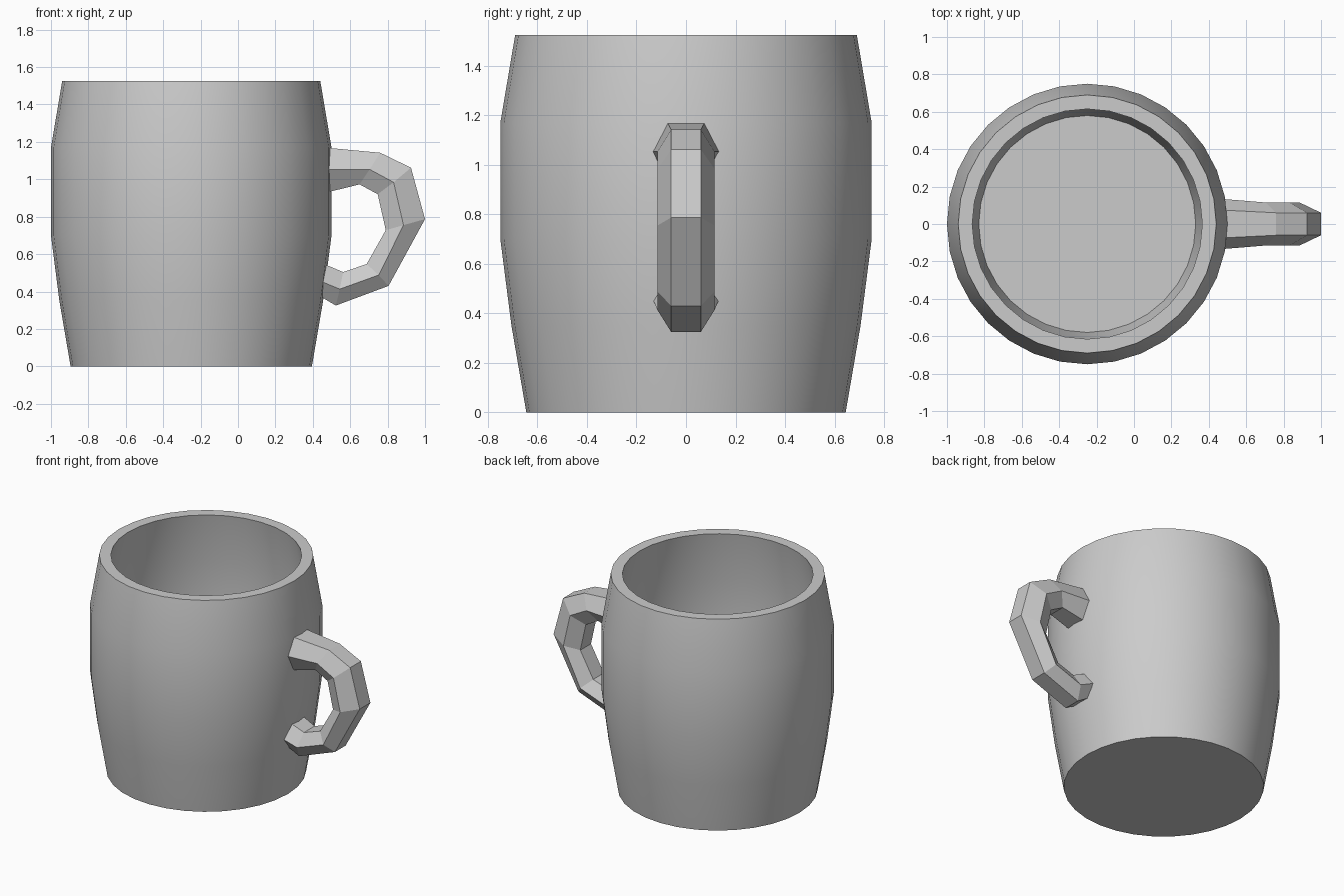
import bpy, bmesh
from math import sin, cos, tau, radians

if "Cube" in bpy.data.objects:
    bpy.data.objects.remove(bpy.data.objects["Cube"])

CX, SIDES = -0.25, 32


def make_object(name, bm):
    bmesh.ops.recalc_face_normals(bm, faces=bm.faces)
    mesh = bpy.data.meshes.new(name)
    bm.to_mesh(mesh)
    bm.free()
    obj = bpy.data.objects.new(name, mesh)
    bpy.context.collection.objects.link(obj)
    return obj


def skin(name, rings):
    """Bridge closed rings of points and cap both ends."""
    bm = bmesh.new()
    rows = [[bm.verts.new(p) for p in ring] for ring in rings]
    n = len(rows[0])
    for a, b in zip(rows, rows[1:]):
        for i in range(n):
            j = (i + 1) % n
            bm.faces.new((a[i], a[j], b[j], b[i]))
    bm.faces.new(rows[0])
    bm.faces.new(rows[-1])
    return make_object(name, bm)


# Barrel-shaped cup: outside from base to rim, then inside down to the floor
profile = [(0.645, 0), (0.705, 0.35), (0.75, 0.70), (0.75, 1.17), (0.69, 1.525),
           (0.615, 1.525), (0.675, 1.16), (0.675, 0.71), (0.63, 0.37), (0.58, 0.08)]
cup = skin("cup_body", [[(CX + r * cos(tau * i / SIDES), r * sin(tau * i / SIDES), z)
                         for i in range(SIDES)] for r, z in profile])
bpy.context.view_layer.objects.active = cup
cup.select_set(True)
bpy.ops.object.shade_smooth_by_angle(angle=radians(30))

# Handle: hexagonal section; each station gives outer, middle, inner (x, z) and half widths
stations = [
    ((0.46, 1.17), (0.46, 1.053), (0.46, 0.926), 0.075, 0.135),
    ((0.76, 1.142), (0.704, 1.053), (0.65, 0.973), 0.06, 0.115),
    ((0.925, 1.062), (0.832, 0.984), (0.747, 0.92), 0.06, 0.115),
    ((1.0, 0.787), (0.885, 0.755), (0.79, 0.728), 0.06, 0.115),
    ((0.805, 0.43), (0.752, 0.488), (0.688, 0.547), 0.06, 0.115),
    ((0.523, 0.325), (0.544, 0.413), (0.562, 0.504), 0.06, 0.115),
    ((0.43, 0.38), (0.43, 0.46), (0.43, 0.56), 0.07, 0.135),
]
rings = []
for (ox, oz), (mx, mz), (ix, iz), w, m in stations:
    rings.append([(ox, -w, oz), (ox, w, oz), (mx, m, mz),
                  (ix, w, iz), (ix, -w, iz), (mx, -m, mz)])
skin("handle", rings)
